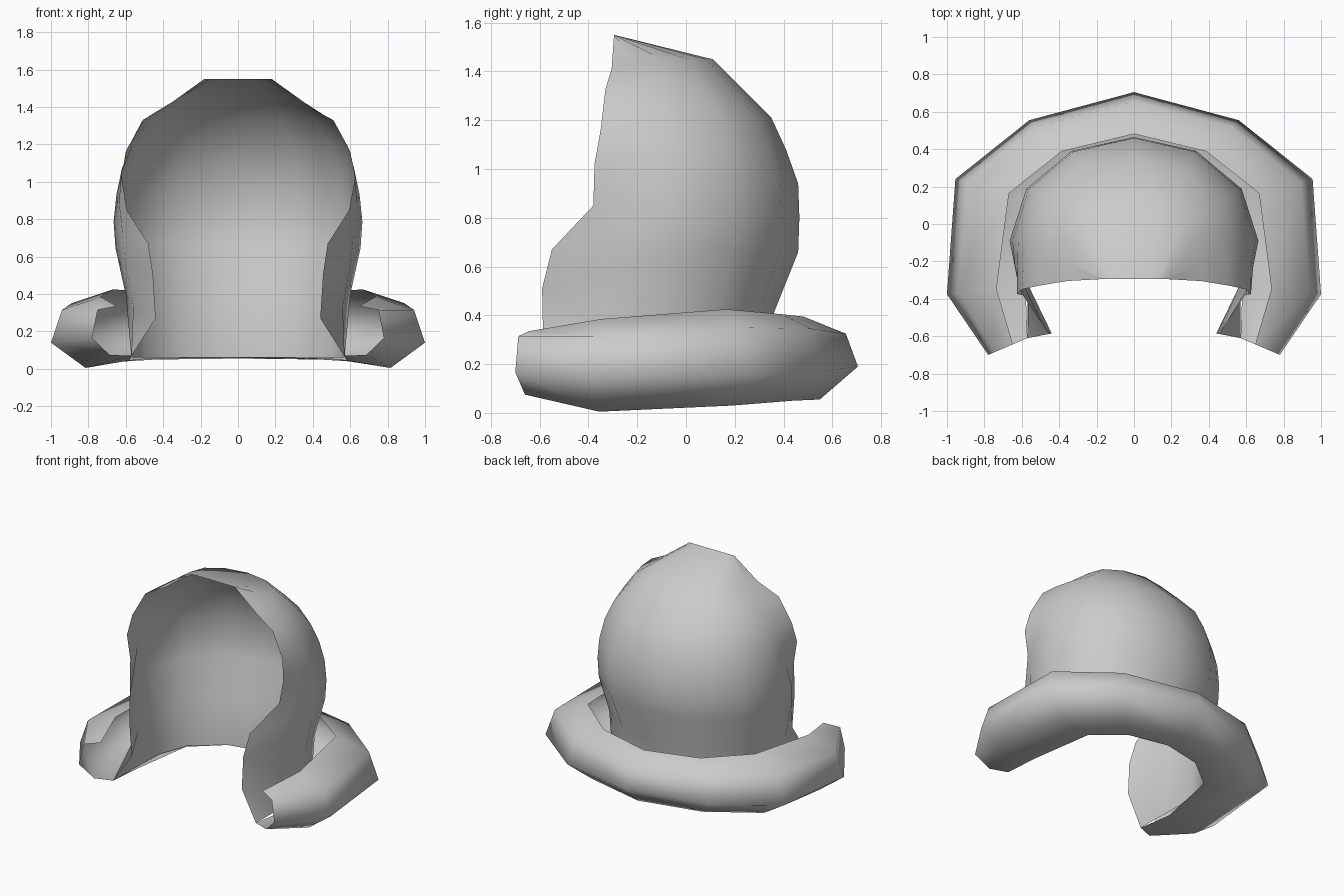
import bpy
import bmesh
from math import sin, cos, radians
from mathutils import Vector

cube = bpy.data.objects.get("Cube")
if cube:
    bpy.data.objects.remove(cube, do_unlink=True)

# One plain cloth colour
cloth = bpy.data.materials.new("grey_cloth")
cloth.use_nodes = True
grey = (0.6, 0.6, 0.6, 1)
cloth.diffuse_color = grey
cloth.node_tree.nodes["Principled BSDF"].inputs["Base Color"].default_value = grey


def sheet(name, half_rows):
    """Skin a smooth open sheet over rows that run from the back centre to the left."""
    bm = bmesh.new()
    grid = []
    for half in half_rows:
        mirrored = [Vector((-p.x, p.y, p.z)) for p in reversed(half[1:])]
        grid.append([bm.verts.new(p) for p in mirrored + half])
    for low, high in zip(grid, grid[1:]):
        for j in range(len(low) - 1):
            face = bm.faces.new((low[j], high[j], high[j + 1], low[j + 1]))
            face.smooth = True
    mesh = bpy.data.meshes.new(name)
    bm.to_mesh(mesh)
    bm.free()
    mesh.materials.append(cloth)
    obj = bpy.data.objects.new(name, mesh)
    bpy.context.collection.objects.link(obj)
    return obj


def hood_row(back_y, width, back_z, edge):
    """Quarter ellipse round the back, then a bulged flap to the front edge."""
    edge = Vector(edge)
    centre = min(-0.09, back_y)
    row = []
    for step in range(4):
        a = radians(30 * step)
        y = centre + (back_y - centre) * cos(a)
        row.append(Vector((width * sin(a), y, back_z)))
    row[3].z += (edge.z - back_z) * 0.1
    middle = row[3].lerp(edge, 0.5)
    middle.x += abs(width - edge.x) * 0.25
    return row + [middle, edge]


# Hood: back depth, half width, back height, front edge point
hood = [
    (0.35, 0.57, 0.06, (0.57, -0.61, 0.07)),
    (0.36, 0.60, 0.41, (0.44, -0.585, 0.27)),
    (0.46, 0.655, 0.66, (0.455, -0.59, 0.51)),
    (0.465, 0.665, 0.80, (0.48, -0.55, 0.67)),
    (0.46, 0.65, 0.94, (0.595, -0.38, 0.85)),
    (0.41, 0.62, 1.08, (0.625, -0.375, 1.02)),
    (0.35, 0.56, 1.21, (0.60, -0.35, 1.16)),
    (0.23, 0.47, 1.33, (0.51, -0.33, 1.33)),
    (0.11, 0.32, 1.45, (0.36, -0.305, 1.41)),
    (-0.295, 0.15, 1.55, (0.18, -0.295, 1.55)),
]
sheet("hood", [hood_row(*spec) for spec in hood])

# Rolled collar: inner point, outer point, heights round the roll
collar = [
    ((0, 0.35), (0, 0.705), (0.06, 0.055, 0.19, 0.325, 0.395)),
    ((0.285, 0.29), (0.56, 0.555), (0.06, 0.05, 0.17, 0.345, 0.405)),
    ((0.5, 0.12), (0.955, 0.24), (0.055, 0.03, 0.16, 0.35, 0.425)),
    ((0.58, -0.33), (1.0, -0.375), (0.045, 0.005, 0.14, 0.315, 0.385)),
    ((0.57, -0.61), (0.78, -0.70), (0.07, 0.075, 0.166, 0.315, 0.335)),
]
reach = (0, 0.56, 1, 0.86, 0.37)
rows = []
for k, t in enumerate(reach):
    row = []
    for inner, outer, heights in collar:
        flat = Vector(inner).lerp(Vector(outer), t)
        row.append(Vector((flat.x, flat.y, heights[k])))
    rows.append(row)
sheet("rolled_collar", rows)
